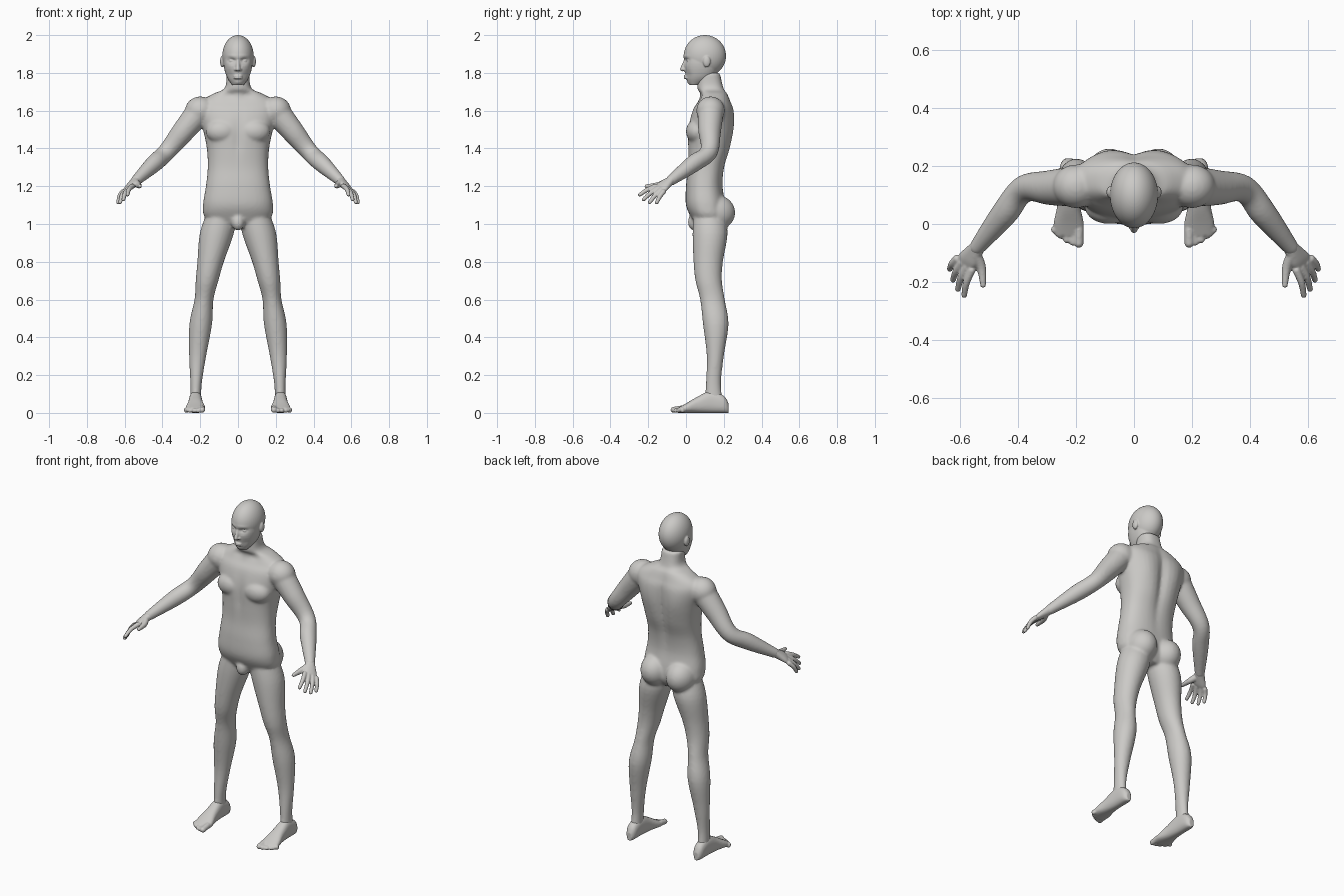
import bpy, bmesh, math
from mathutils import Vector, Matrix

default_cube = bpy.data.objects.get("Cube")
if default_cube:
    bpy.data.objects.remove(default_cube)

skin = bpy.data.materials.new("matte_grey_skin")
skin.use_nodes = True
skin.diffuse_color = (.6, .59, .57, 1)
shader = skin.node_tree.nodes["Principled BSDF"]
shader.inputs["Base Color"].default_value = skin.diffuse_color


def blend(before, start, end, after, t):
    """Smooth curve from start to end that respects its neighbours."""
    slope_in, slope_out = (end - before) / 2, (after - start) / 2
    bend = 3 * (end - start) - 2 * slope_in - slope_out
    twist = 2 * (start - end) + slope_in + slope_out
    return start + t * (slope_in + t * (bend + t * twist))


def rounded(value, power):
    return math.copysign(abs(value) ** (2 / power), value)


def loft(bm, rings, power=2, sides=40, steps=5):
    """Closed skin over rings of (centre, half axis u, half axis v)."""
    keys = [Vector((*centre, *u, *v)) for centre, u, v in rings]
    padded = [keys[0], *keys, keys[-1]]
    dense = [blend(*group, step / steps)
             for group in zip(padded, padded[1:], padded[2:], padded[3:])
             for step in range(steps)] + [keys[-1]]
    loops = []
    for key in dense:
        centre, u, v = Vector(key[:3]), Vector(key[3:6]), Vector(key[6:])
        angles = [math.tau * side / sides for side in range(sides)]
        loops.append([bm.verts.new(centre + u * rounded(math.cos(angle), power)
                                   + v * rounded(math.sin(angle), power))
                      for angle in angles])
    for low, high in zip(loops, loops[1:]):
        for side in range(sides):
            before = side - 1
            bm.faces.new((low[before], low[side], high[side], high[before]))
    bm.faces.new(loops[0][::-1])
    bm.faces.new(loops[-1])


def upright(bm, rows, power=2, centre_x=lambda z: 0):
    """Loft up z from rows of (z, half width, front y, back y)."""
    loft(bm, [((centre_x(z), (front + back) / 2, z), (width, 0, 0), (0, (back - front) / 2, 0))
              for z, width, front, back in rows], power)


def ball(bm, place, size, side=1):
    x, y, z = place
    matrix = Matrix.Translation((side * x, y, z)) @ Matrix.Diagonal((*size, 1))
    bmesh.ops.create_uvsphere(bm, u_segments=48, v_segments=32, radius=1, matrix=matrix)


def tube(bm, points, radii, side=1):
    """Round limb with rounded ends."""
    points = [Vector((side * x, y, z)) for x, y, z in points]
    reference = Vector((side, 1, 1))
    rings = []
    for i, (point, radius) in enumerate(zip(points, radii)):
        along = points[min(i + 1, len(points) - 1)] - points[max(i - 1, 0)]
        across = along.cross(reference).normalized()
        rings.append((point, across * radius, along.cross(across).normalized() * radius))
    loft(bm, rings)
    for end in (0, -1):
        ball(bm, points[end], [radii[end]] * 3)


def press(bm, place, spread, depth):
    """Soft sculpting stroke along y, mirrored left to right."""
    for vert in bm.verts:
        mirrored = (abs(vert.co.x), vert.co.y, vert.co.z)
        falloff = sum(((at - to) / wide) ** 2 for at, to, wide in zip(mirrored, place, spread))
        vert.co.y += depth * math.exp(-falloff)


def finish(bm, name, voxel, smoothing=3):
    """Fuse the overlapping forms into one smooth skin."""
    bmesh.ops.recalc_face_normals(bm, faces=bm.faces)
    mesh = bpy.data.meshes.new(name)
    bm.to_mesh(mesh)
    bm.free()
    mesh.materials.append(skin)
    part = bpy.data.objects.new(name, mesh)
    bpy.context.collection.objects.link(part)
    fuse = part.modifiers.new("fuse", 'REMESH')
    fuse.mode = 'VOXEL'
    fuse.voxel_size = voxel
    fuse.use_smooth_shade = True
    soften = part.modifiers.new("soften", 'SMOOTH')
    soften.iterations = smoothing


# Joints shared by the arms and hands, on the left side
shoulder = Vector((.2, .13, 1.6))
elbow = Vector((.38, .12, 1.38))
wrist = Vector((.54, -.08, 1.23))
first_knuckle = Vector((.56, -.16, 1.2))
last_knuckle = Vector((.61, -.12, 1.17))

# Torso and neck
body = bmesh.new()
upright(body, [(.98, .06, .06, .18), (1.03, .17, .03, .21), (1.1, .185, 0, .21),
               (1.2, .17, 0, .195), (1.3, .16, .01, .205), (1.4, .165, .01, .235),
               (1.5, .185, .01, .25), (1.6, .21, .035, .25), (1.65, .195, .065, .235),
               (1.69, .13, .075, .22), (1.72, .07, .06, .2), (1.8, .06, .06, .18)], 2.4)

# Spine, shoulder blades, breastbone and collar hollows
press(body, (0, .25, 1.45), (.03, .1, .2), -.02)
press(body, (.1, .25, 1.54), (.06, .1, .1), .01)
press(body, (0, 0, 1.47), (.02, .05, .1), .01)
press(body, (.05, .06, 1.68), (.03, .04, .02), .01)
ball(body, (0, .045, 1.01), (.035, .035, .045))

for side in (1, -1):
    # Chest, buttocks and shoulders
    ball(body, (.085, .06, 1.49), (.085, .06, .065), side)
    ball(body, (.085, .155, 1.06), (.085, .105, .095), side)
    ball(body, shoulder, (.08, .075, .075), side)

    # Legs, bowing outward toward the ankle
    upright(body, [(1.06, .08, .04, .2), (.95, .09, .035, .22), (.8, .07, .04, .195),
                   (.7, .06, .05, .19), (.6, .05, .075, .205), (.47, .06, .09, .225),
                   (.3, .045, .11, .2), (.15, .03, .105, .185), (.04, .03, .1, .2)],
            centre_x=lambda z: side * (.225 - z * z / 8))

    # Arms
    tube(body, [shoulder, shoulder.lerp(elbow, .5), elbow, elbow.lerp(wrist, .4), wrist],
         (.07, .06, .047, .046, .028), side)
finish(body, "body", .008, smoothing=6)

# Head: skull, then face and jaw
head = bmesh.new()
ball(head, (0, .1, 1.89), (.083, .112, .11))
upright(head, [(1.735, .03, .02, .07), (1.78, .06, 0, .15),
               (1.85, .077, -.01, .18), (1.93, .07, 0, .18)], 2.2)

# Eye sockets, brows, cheeks and the hollow under the lip
press(head, (.033, 0, 1.865), (.02, .04, .013), .016)
press(head, (.03, 0, 1.885), (.03, .03, .01), -.005)
press(head, (.045, 0, 1.79), (.02, .03, .02), .006)
press(head, (0, .01, 1.75), (.02, .03, .01), -.006)

# Nose and lips
tube(head, [(0, 0, 1.87), (0, -.01, 1.845), (0, -.02, 1.82)], (.009, .01, .012))
for lip_height in (1.783, 1.772):
    ball(head, (0, .004, lip_height), (.024, .016, .005))

for side in (1, -1):
    # Eyes, nostrils and ears
    ball(head, (.033, .017, 1.864), (.015, .014, .009), side)
    ball(head, (.012, -.006, 1.818), (.009, .012, .008), side)
    ball(head, (.083, .11, 1.86), (.012, .02, .03), side)
finish(head, "head", .004)

for side, label in ((1, "left"), (-1, "right")):
    # Palm
    hand = bmesh.new()
    across = Vector((side * .7, .5, -.5))
    through = Vector((side * .6, .1, .8))
    palm_end = first_knuckle.lerp(last_knuckle, .5)
    rings = []
    for along, width, thickness in ((-.1, .025, .026), (.2, .03, .024), (.7, .04, .019), (1, .036, .012)):
        x, y, z = wrist.lerp(palm_end, along)
        rings.append(((side * x, y, z), across * width, through * thickness))
    loft(hand, rings)

    # Four fingers, fanning from forward to downward
    for finger in range(4):
        fan = finger / 3
        knuckle = first_knuckle.lerp(last_knuckle, fan)
        reach = Vector((.25, -.85, -.45)).lerp(Vector((.35, -.5, -.8)), fan)
        tip = knuckle + reach * (.1 + .04 * fan - .07 * fan * fan)
        middle = knuckle.lerp(tip, .5) + Vector((.005, 0, .005))
        tube(hand, [knuckle, middle, tip], (.014, .012, .01), side)

    # Thumb
    tube(hand, [wrist.lerp(first_knuckle, .3), (.526, -.15, 1.205), (.52, -.21, 1.2)],
         (.02, .016, .01), side)
    finish(hand, label + "_hand", .004)

    # Foot from heel to ball
    foot = bmesh.new()
    loft(foot, [((side * .225, y, height / 2), (width, 0, 0), (0, 0, height / 2))
                for y, width, height in ((.225, .015, .05), (.2, .03, .09), (.13, .034, .115),
                                         (.06, .04, .085), (0, .052, .05), (-.04, .048, .028))], 2.4)

    # Toes, shrinking outward
    for toe in range(5):
        x = .19 + .021 * toe
        radius = .016 if toe == 0 else .012
        tip = .003 * toe * toe - .066
        tube(foot, [(x, -.02, radius * 1.5), (x, tip, radius)], (radius, radius), side)
    finish(foot, label + "_foot", .005)
